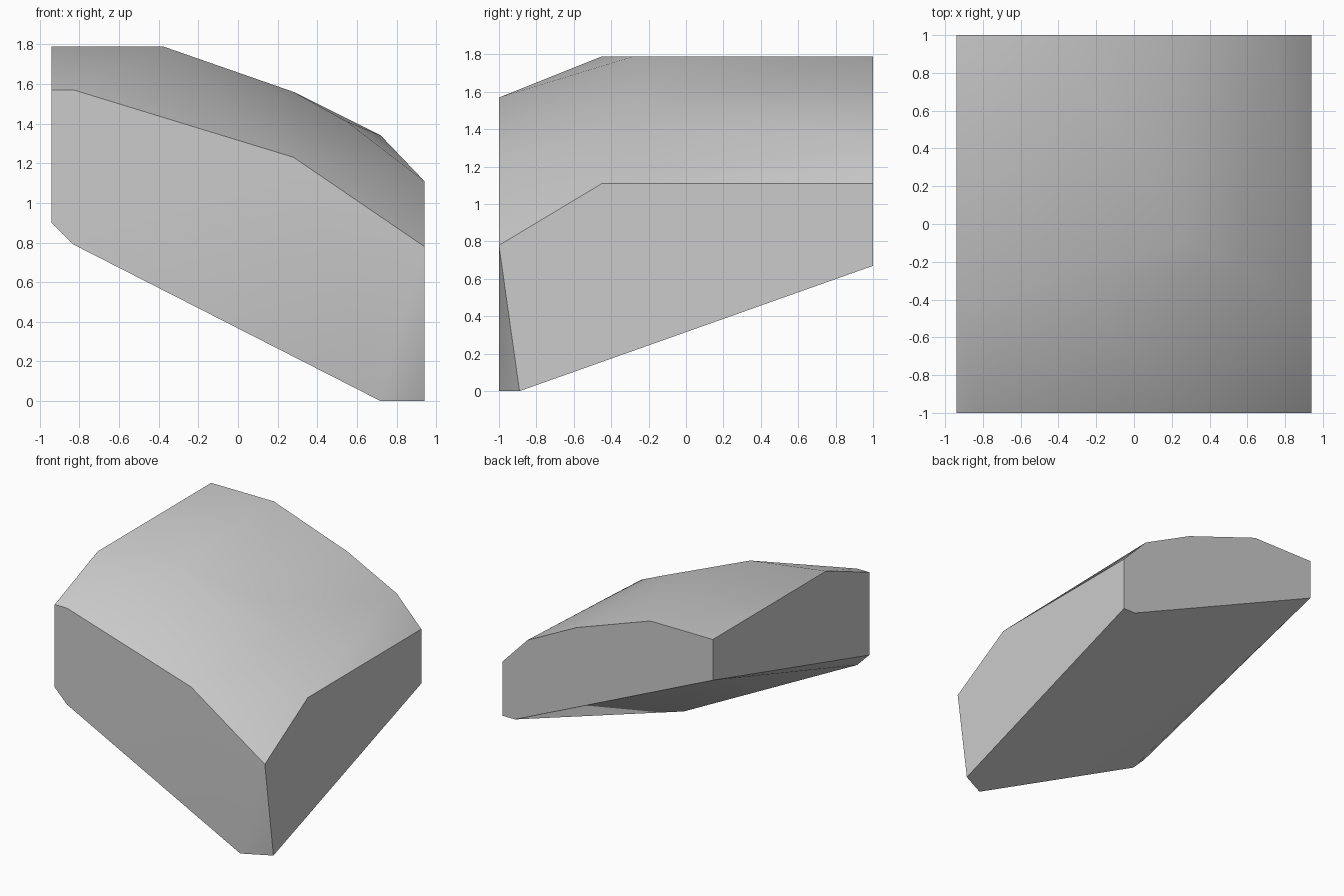
import bpy
import bmesh
from math import radians

default_cube = bpy.data.objects.get("Cube")
if default_cube:
    bpy.data.objects.remove(default_cube, do_unlink=True)

HALF_WIDTH, HALF_DEPTH = 0.94, 1.0


def flat_material(name, colour):
    material = bpy.data.materials.new(name)
    material.use_nodes = True
    material.diffuse_color = colour
    shader = next(n for n in material.node_tree.nodes if n.type == 'BSDF_PRINCIPLED')
    shader.inputs["Base Color"].default_value = colour
    return material


def at_depth(y, outline):
    """Place an (x, z) outline at one depth."""
    return [(x, y, z) for x, z in outline]


# Front outline, with its lower right corner left open for the chamfer
front = at_depth(-HALF_DEPTH, [
    (-HALF_WIDTH, 1.57), (-0.83, 1.57), (0.28, 1.23), (HALF_WIDTH, 0.78),
    (0.72, 0), (-0.83, 0.79), (-HALF_WIDTH, 0.90)])

# Back outline, whose top follows the rounded crown
back = at_depth(HALF_DEPTH, [
    (-HALF_WIDTH, 1.79), (-0.38, 1.79), (0.28, 1.56), (0.72, 1.34),
    (HALF_WIDTH, 1.11), (HALF_WIDTH, 0.67), (0.83, 0.67), (-HALF_WIDTH, 1.46)])

# Brow of the crown, where the top starts to slope down to the front
brow = [(-HALF_WIDTH, -0.45, 1.79), (-0.38, -0.28, 1.79), (0.28, -0.1, 1.56),
        (0.55, -0.22, 1.41), (HALF_WIDTH, -0.45, 1.11)]

# Lowest corner, set back from the front
chamfer = [(HALF_WIDTH, -0.89, 0)]

# Wrap the outlines into one convex block
bm = bmesh.new()
for point in front + back + brow + chamfer:
    bm.verts.new(point)
hull = bmesh.ops.convex_hull(bm, input=bm.verts)
loose = [v for v in bm.verts if not v.link_faces]
bmesh.ops.delete(bm, geom=loose, context='VERTS')
bmesh.ops.dissolve_limit(bm, angle_limit=radians(1), verts=bm.verts, edges=bm.edges)
bmesh.ops.recalc_face_normals(bm, faces=bm.faces)

mesh = bpy.data.meshes.new("stone_block")
bm.to_mesh(mesh)
bm.free()
mesh.materials.append(flat_material("light grey stone", (0.6, 0.6, 0.6, 1)))

block = bpy.data.objects.new("stone_block", mesh)
bpy.context.collection.objects.link(block)

# Soft crown and underside, crisp rims
bpy.ops.object.select_all(action='DESELECT')
block.select_set(True)
bpy.context.view_layer.objects.active = block
bpy.ops.object.shade_smooth_by_angle(angle=radians(40))
